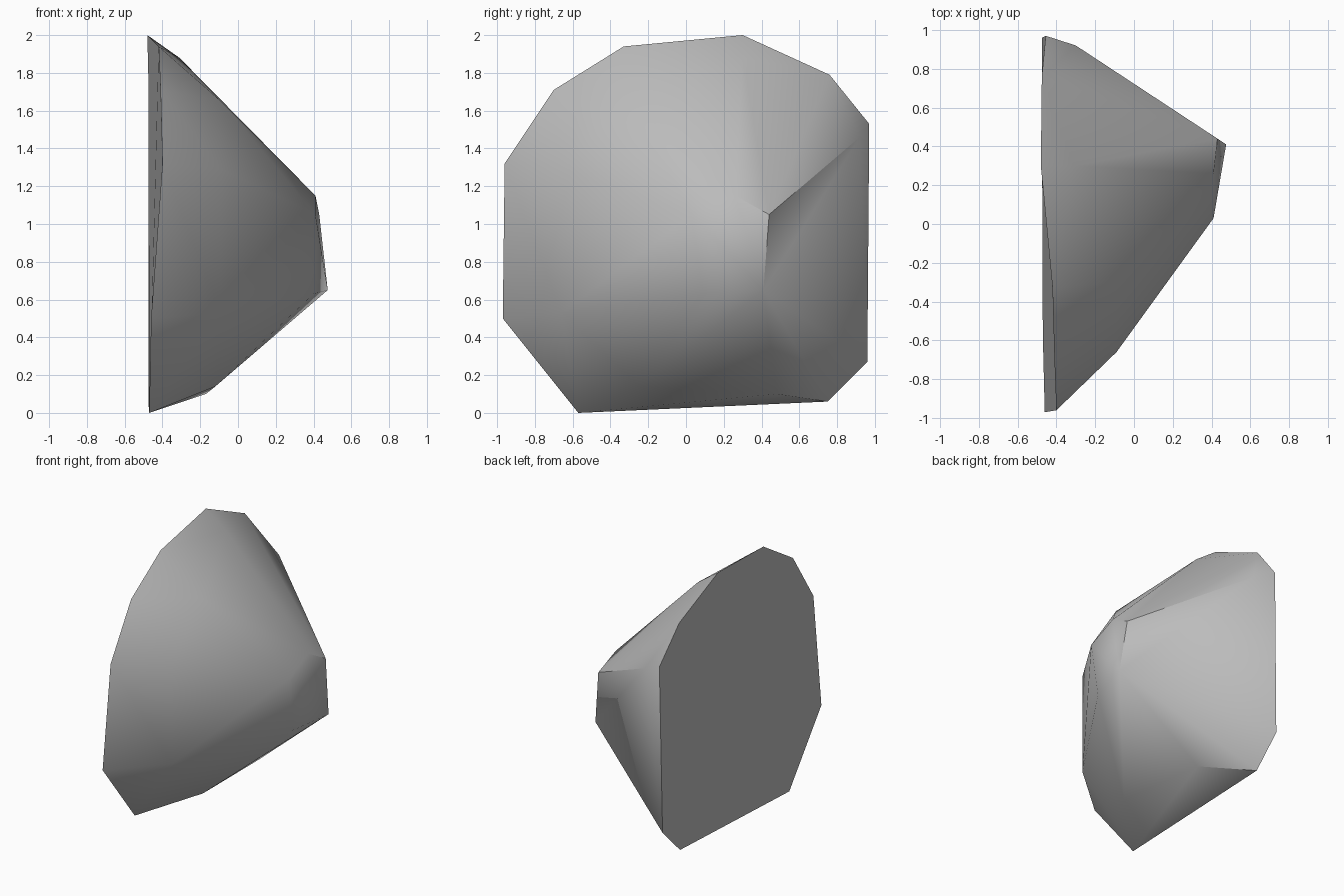
import bpy
import bmesh
import math

cube = bpy.data.objects.get("Cube")
if cube:
    bpy.data.objects.remove(cube, do_unlink=True)

# Single stone colour
stone = bpy.data.materials.new("stone grey")
stone.use_nodes = True
colour = (0.5, 0.5, 0.5, 1)
stone.diffuse_color = colour
stone.node_tree.nodes["Principled BSDF"].inputs["Base Color"].default_value = colour

# Rim of the broad, nearly flat side
rim = [
    (-0.47, -0.57, 0.0), (-0.46, -0.97, 0.5), (-0.40, -0.96, 1.32),
    (-0.41, -0.70, 1.71), (-0.42, -0.33, 1.94), (-0.48, 0.30, 2.0),
    (-0.475, 0.76, 1.79), (-0.455, 0.97, 1.53), (-0.475, 0.96, 0.27),
    (-0.475, 0.75, 0.06),
]
# Facet corners between the rim and the peak
shoulder = [
    (-0.09, -0.66, 0.53), (-0.09, -0.66, 1.29), (-0.09, -0.30, 1.65),
    (-0.31, 0.30, 1.88), (-0.30, 0.92, 1.46), (-0.12, -0.25, 0.14),
    (-0.17, 0.48, 0.10),
]
# Blunt peak
peak = [
    (0.475, 0.41, 0.65), (0.41, 0.03, 1.05), (0.41, 0.26, 1.15),
    (0.43, 0.44, 1.05), (0.40, 0.09, 0.63),
]

# Wrap the corners in a convex skin
bm = bmesh.new()
for point in rim + shoulder + peak:
    bm.verts.new(point)
hull = bmesh.ops.convex_hull(bm, input=bm.verts[:])
loose = [v for v in bm.verts if not v.link_faces]
bmesh.ops.delete(bm, geom=loose, context="VERTS")

# Merge the broad side into one flat-looking face
bmesh.ops.recalc_face_normals(bm, faces=bm.faces[:])
back = [f for f in bm.faces if f.normal.x < -0.9]
inner = [e for e in bm.edges if len(e.link_faces) == 2
         and all(f in back for f in e.link_faces)]
bmesh.ops.dissolve_edges(bm, edges=inner, use_verts=False)

mesh = bpy.data.meshes.new("rock")
bm.to_mesh(mesh)
bm.free()
mesh.materials.append(stone)
rock = bpy.data.objects.new("rock", mesh)
bpy.context.collection.objects.link(rock)

# Soft facets with crisp edges where the stone turns sharply
bpy.context.view_layer.objects.active = rock
rock.select_set(True)
bpy.ops.object.shade_smooth_by_angle(angle=math.radians(40))
